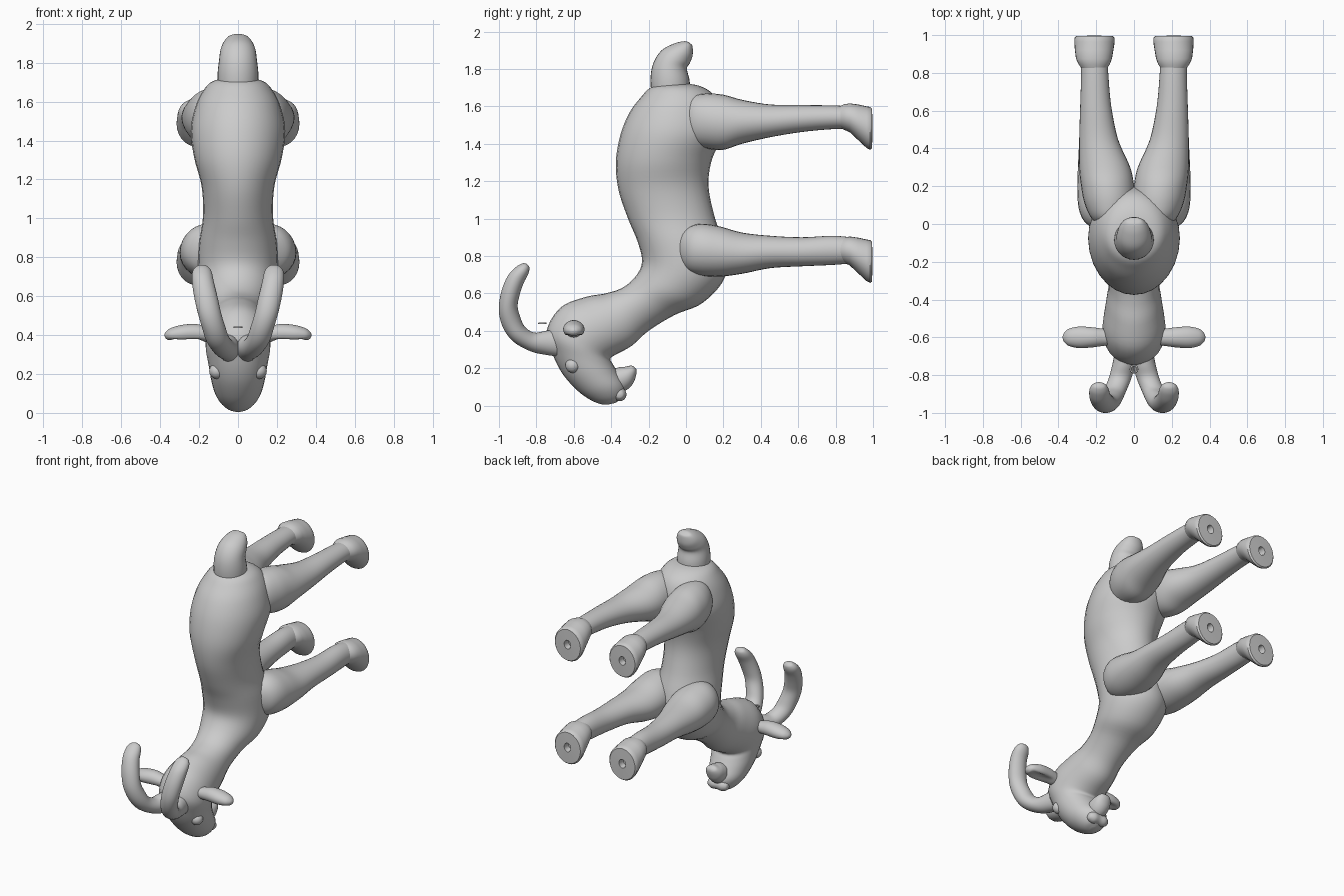
import bpy, bmesh, math
from mathutils import Vector


def finish(obj, mirror=False):
    bpy.ops.object.select_all(action='DESELECT')
    obj.select_set(True)
    bpy.context.view_layer.objects.active = obj
    bpy.ops.object.shade_smooth_by_angle(angle=math.radians(40))
    if mirror:
        obj.modifiers.new("mirror", 'MIRROR')
    return obj


def loft(name, rings, steps=5, sides=28, mirror=False):
    """Skin elliptical rings (centre, half axis u, half axis v), spline-interpolated."""
    keys = [[Vector(v) for v in r] for r in rings]
    fine = []
    for i in range(len(keys) - 1):
        p = [keys[max(i - 1, 0)], keys[i], keys[i + 1], keys[min(i + 2, len(keys) - 1)]]
        for s in range(steps):
            t = s / steps
            fine.append([0.5 * (2 * b + (c - a) * t + (2 * a - 5 * b + 4 * c - d) * t * t
                                + (3 * b - a - 3 * c + d) * t ** 3)
                         for a, b, c, d in zip(*p)])
    fine.append(keys[-1])
    bm = bmesh.new()
    loops = []
    for c, u, v in fine:
        loops.append([bm.verts.new(c + u * math.cos(k * math.tau / sides)
                                   + v * math.sin(k * math.tau / sides)) for k in range(sides)])
    for a, b in zip(loops, loops[1:]):
        for k in range(sides):
            n = (k + 1) % sides
            bm.faces.new((a[k], a[n], b[n], b[k]))
    bm.faces.new(loops[0])
    bm.faces.new(loops[-1])
    bmesh.ops.recalc_face_normals(bm, faces=bm.faces)
    mesh = bpy.data.meshes.new(name)
    bm.to_mesh(mesh)
    bm.free()
    obj = bpy.data.objects.new(name, mesh)
    bpy.context.collection.objects.link(obj)
    return finish(obj, mirror)


def profile(ya, za, yb, zb, w, x=0):
    """Ring spanning two side-view outline points, with half width w."""
    return ((x, (ya + yb) / 2, (za + zb) / 2), (w, 0, 0), (0, (yb - ya) / 2, (zb - za) / 2))


def slab(y, top, bottom, x0, x1):
    """Ring across a leg at depth y."""
    return (((x0 + x1) / 2, y, (top + bottom) / 2), ((x1 - x0) / 2, 0, 0), (0, 0, (top - bottom) / 2))


# torso, neck and head in one skin
loft("body", [profile(*s) for s in [
    (-.12, 1.725, -.04, 1.725, .04), (-.19, 1.70, .07, 1.71, .13),
    (-.24, 1.65, .15, 1.66, .18), (-.30, 1.57, .19, 1.57, .22),
    (-.35, 1.45, .20, 1.45, .243), (-.375, 1.30, .14, 1.32, .225),
    (-.36, 1.15, .12, 1.18, .187), (-.31, 1.0, .15, 1.02, .18),
    (-.26, .88, .20, .86, .20), (-.235, .77, .21, .69, .205),
    (-.27, .69, .09, .55, .185), (-.34, .63, -.06, .485, .15),
    (-.43, .60, -.20, .40, .135), (-.54, .58, -.29, .32, .148),
    (-.67, .525, -.38, .27, .165), (-.745, .40, -.405, .25, .165),
    (-.715, .28, -.39, .22, .152), (-.66, .17, -.36, .17, .138),
    (-.58, .08, -.33, .12, .118), (-.51, .03, -.325, .08, .09),
    (-.455, .008, -.34, .04, .055), (-.42, .005, -.38, .014, .015)]])

# upturned tail
loft("tail", [profile(*s) for s in [
    (-.18, 1.62, .02, 1.62, .10), (-.19, 1.74, .02, 1.73, .105),
    (-.175, 1.83, .005, 1.80, .097), (-.13, 1.90, .02, 1.83, .09),
    (-.06, 1.937, .035, 1.87, .073), (-.01, 1.948, .035, 1.92, .045),
    (.01, 1.945, .025, 1.935, .012)]])

# legs and hollow-soled hooves
hind = [(-.02, 1.58, 1.46, .08, .17), (.03, 1.65, 1.40, .03, .225),
        (.11, 1.668, 1.375, .0, .262), (.20, 1.662, 1.368, .0, .28),
        (.30, 1.635, 1.40, .02, .29), (.45, 1.61, 1.435, .085, .29),
        (.62, 1.607, 1.463, .12, .285), (.78, 1.605, 1.478, .135, .28),
        (.88, 1.60, 1.48, .14, .28)]
front = [(-.04, .90, .78, .12, .19), (.01, .95, .72, .06, .26),
         (.08, .972, .695, .02, .292), (.18, .958, .69, .01, .30),
         (.30, .925, .705, .03, .297), (.45, .908, .735, .085, .29),
         (.62, .90, .745, .12, .285), (.78, .908, .752, .135, .28),
         (.88, .90, .76, .14, .28)]
for name, leg, dz in (("hind", hind, 0), ("front", front, -.712)):
    loft(name + "_legs", [slab(*s) for s in leg], mirror=True)
    hoof = [(.82, 1.60, 1.485, .145, .275), (.845, 1.611, 1.475, .128, .293),
            (.875, 1.616, 1.462, .117, .307), (.92, 1.61, 1.42, .109, .313),
            (.965, 1.60, 1.378, .102, .316), (.985, 1.597, 1.368, .103, .315),
            (.995, 1.588, 1.375, .112, .306), (.997, 1.515, 1.455, .185, .235),
            (.955, 1.51, 1.46, .19, .23)]
    loft(name + "_hooves", [slab(y, t + dz, b + dz, x0, x1) for y, t, b, x0, x1 in hoof],
         steps=1, mirror=True)

# curved horns
loft("horns", [profile(*s) for s in [
    (-.66, .26, -.68, .41, .055, .045), (-.74, .27, -.75, .40, .06, .055),
    (-.83, .29, -.81, .39, .06, .075), (-.92, .34, -.86, .42, .06, .105),
    (-.975, .41, -.885, .47, .06, .125), (-1.0, .50, -.90, .53, .06, .147),
    (-.99, .60, -.89, .59, .06, .165), (-.955, .69, -.868, .655, .056, .18),
    (-.91, .74, -.843, .705, .05, .185), (-.875, .76, -.837, .735, .033, .185),
    (-.855, .76, -.843, .75, .01, .185)]], mirror=True)

# sideways ears, hollowed underneath
ears = loft("ears", [((x, -.60, z), (0, ry, 0), (0, 0, rz)) for x, z, ry, rz in [
    (.10, .40, .04, .035), (.16, .405, .045, .04), (.22, .41, .053, .047),
    (.29, .407, .057, .045), (.345, .402, .045, .034), (.37, .40, .024, .018),
    (.378, .40, .005, .004)]], mirror=True)
for v in ears.data.vertices:
    if v.co.z < .40 and .17 < v.co.x < .36:
        v.co.z += .03 * max(0, 1 - ((v.co.y + .60) / .04) ** 2) * math.sin((v.co.x - .17) / .19 * math.pi)

# beard-like chin and lips
loft("chin", [profile(*s) for s in [
    (-.44, .15, -.37, .06, .05), (-.40, .19, -.315, .085, .062),
    (-.355, .205, -.285, .115, .06), (-.325, .208, -.27, .15, .052),
    (-.295, .214, -.264, .178, .035), (-.28, .21, -.266, .195, .012)]])
loft("lips", [((x, -.355, .06), (0, r, 0), (0, 0, r)) for x, r in [
    (-.075, .006), (-.068, .022), (-.04, .036), (0, .033), (.04, .036), (.068, .022), (.075, .006)]])

# eyes
bpy.ops.mesh.primitive_uv_sphere_add(segments=24, ring_count=16, radius=.04)
eyes = bpy.context.object
eyes.name = "eyes"
for v in eyes.data.vertices:
    v.co += Vector((.108, -.605, .215))
finish(eyes, True)

# small hanging ring behind the horns
bpy.ops.mesh.primitive_torus_add(location=(0, -.768, .44), major_radius=.018, minor_radius=.005,
                                 major_segments=24, minor_segments=10)
bpy.context.object.name = "hanging_ring"
finish(bpy.context.object)
